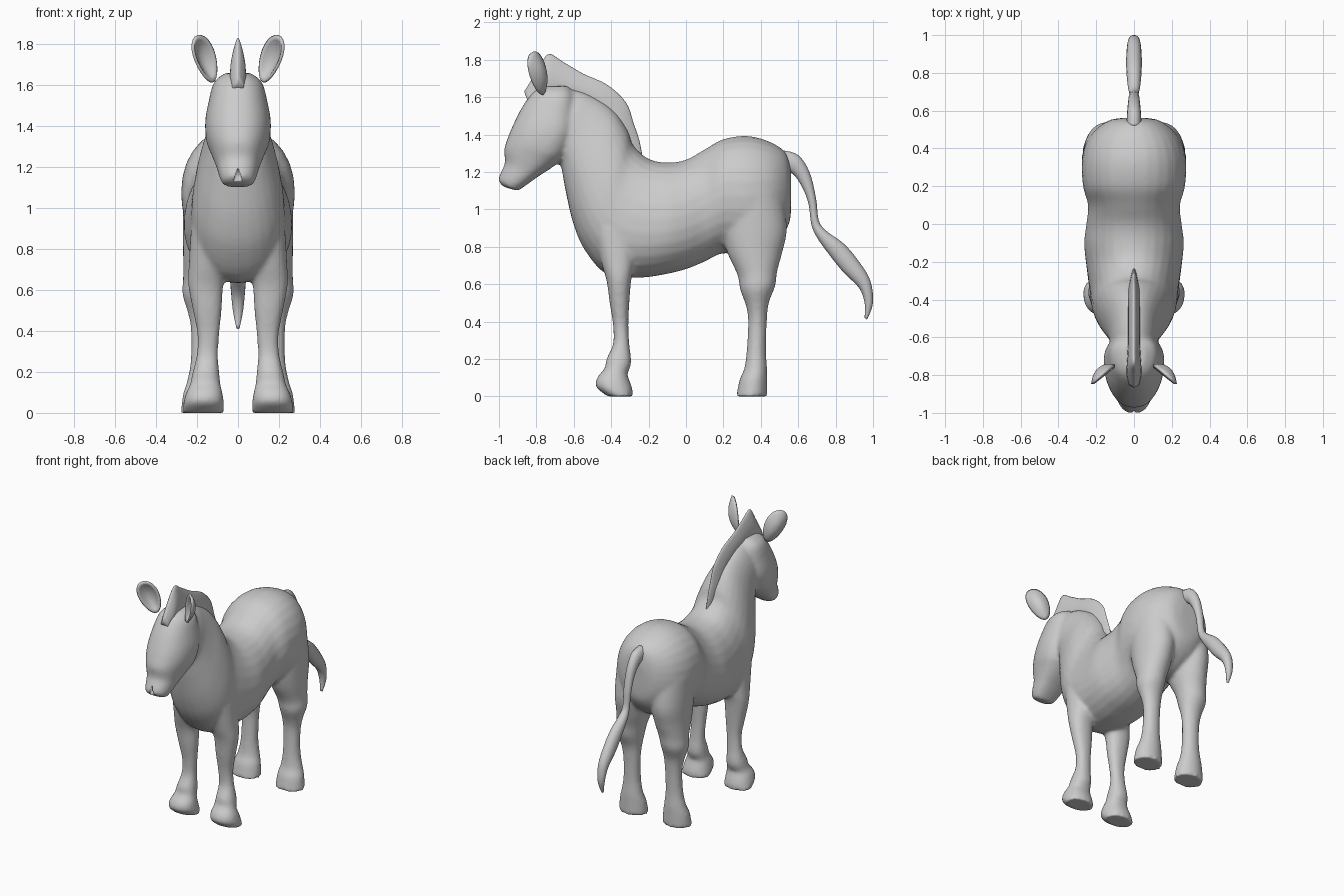
import bpy, bmesh, math
from mathutils import Vector


def spline(rows, steps):
    """Catmull-Rom interpolation of section rows."""
    out = []
    n = len(rows)
    for i in range(n - 1):
        a, b, c, d = (rows[max(0, min(n - 1, i + k))] for k in (-1, 0, 1, 2))
        for s in range(steps):
            t = s / steps
            out.append([0.5 * (2 * q + (r - p) * t + (2 * p - 5 * q + 4 * r - u) * t * t
                               + (3 * q - p - 3 * r + u) * t ** 3)
                        for p, q, r, u in zip(a, b, c, d)])
    return out + [list(rows[-1])]


def loft(bm, rows, side=1, taper=0.0, power=1.0, steps=4, n=28, fade=False):
    """Rows: edge point A (y, z), edge point B (y, z), half width, centre x."""
    rings = []
    for y0, z0, y1, z1, w, xc in spline([tuple(r) + (0,) * (6 - len(r)) for r in rows], steps):
        ring = []
        tp = taper * min(1, max(0, (.2 - y0) * 2)) if fade else taper
        for k in range(n):
            a = 2 * math.pi * k / n
            c, s = math.cos(a), math.sin(a)
            c = math.copysign(abs(c) ** power, c)
            s = math.copysign(abs(s) ** power, s)
            t = (1 + c) / 2
            x = xc + max(w, 0.003) * s * (1 - tp * c)
            ring.append(bm.verts.new((side * x, y1 + (y0 - y1) * t, z1 + (z0 - z1) * t)))
        rings.append(ring)
    for r, q in zip(rings, rings[1:]):
        for k in range(n):
            bm.faces.new((r[k], r[(k + 1) % n], q[(k + 1) % n], q[k]))
    bm.faces.new(rings[0])
    bm.faces.new(rings[-1])


def finish(bm, name):
    bmesh.ops.recalc_face_normals(bm, faces=bm.faces[:])
    me = bpy.data.meshes.new(name)
    bm.to_mesh(me)
    bm.free()
    me.shade_smooth()
    ob = bpy.data.objects.new(name, me)
    bpy.context.collection.objects.link(ob)
    return ob


# Torso and neck: top edge, bottom edge, half width
torso = [(.562, 1.2, .562, 1.02, .06), (.535, 1.30, .55, .92, .145), (.45, 1.36, .48, .82, .232),
         (.33, 1.392, .36, .75, .275), (.2, 1.375, .2, .765, .27), (.1, 1.32, .1, .72, .243),
         (0, 1.265, 0, .68, .252), (-.1, 1.25, -.1, .655, .263), (-.2, 1.27, -.24, .635, .25),
         (-.28, 1.34, -.42, .65, .23), (-.31, 1.42, -.54, .78, .217), (-.36, 1.50, -.605, .93, .19),
         (-.41, 1.55, -.648, 1.12, .155), (-.47, 1.59, -.67, 1.24, .133), (-.55, 1.63, -.7, 1.3, .123),
         (-.64, 1.65, -.74, 1.4, .1)]
# Head: face edge, jaw edge, half width
head = [(-.78, 1.655, -.63, 1.66, .06), (-.825, 1.62, -.595, 1.61, .115), (-.88, 1.54, -.585, 1.5, .142),
        (-.925, 1.45, -.59, 1.4, .158), (-.952, 1.385, -.64, 1.29, .152), (-.972, 1.32, -.70, 1.235, .13),
        (-.968, 1.25, -.79, 1.175, .105), (-.988, 1.2, -.86, 1.125, .09), (-1.003, 1.155, -.9, 1.1, .073),
        (-.975, 1.12, -.92, 1.105, .05)]
# Legs: front edge, back edge, half width, centre x
hind_leg = [(.18, 1.1, .515, 1.1, .14, .13), (.19, .9, .54, .9, .125, .145), (.22, .77, .515, .77, .115, .153),
            (.275, .65, .488, .67, .1, .168), (.29, .57, .477, .59, .093, .178), (.322, .48, .443, .5, .073, .172),
            (.332, .4, .432, .4, .061, .168), (.325, .25, .428, .25, .061, .17), (.312, .15, .433, .15, .077, .173),
            (.287, .09, .433, .09, .094, .175), (.268, 0, .433, 0, .104, .175)]
front_leg = [(-.5, .9, -.27, .9, .1, .13), (-.455, .72, -.275, .72, .095, .145), (-.425, .62, -.293, .62, .085, .157),
             (-.408, .5, -.303, .5, .07, .15), (-.39, .38, -.308, .38, .053, .145), (-.39, .28, -.303, .28, .052, .15),
             (-.425, .2, -.293, .18, .066, .157), (-.435, .15, -.312, .12, .075, .16), (-.475, .1, -.302, .085, .09, .165),
             (-.48, .05, -.287, .04, .099, .168), (-.42, 0, -.285, 0, .1, .17)]

bm = bmesh.new()
loft(bm, torso, taper=.16, power=.93, fade=True)
loft(bm, head, taper=.14, power=.85)
for side in (1, -1):
    loft(bm, hind_leg, side)
    loft(bm, front_leg, side, power=.9)
body = finish(bm, "body")
rm = body.modifiers.new("blend", 'REMESH')
rm.mode = 'VOXEL'
rm.voxel_size = .012
rm.use_smooth_shade = True
sm = body.modifiers.new("soften", 'SMOOTH')
sm.factor = .5
sm.iterations = 6

# Mouth notch cutter: a small wedge in the muzzle front
bm = bmesh.new()
bmesh.ops.create_cone(bm, cap_ends=True, segments=3, radius1=.07, radius2=.03, depth=.06)
for v in bm.verts:
    x, y, z = v.co
    v.co = (x * .6, -1.01 + z * 1.5, 1.155 + y)
cutter = finish(bm, "mouth_cutter")
cutter.hide_render = True
cutter.hide_viewport = True
cut = body.modifiers.new("mouth", 'BOOLEAN')
cut.operation = 'DIFFERENCE'
cut.object = cutter

# Mane: crest edge, root edge, half width
mane = [(-.23, 1.27, -.28, 1.3, .012), (-.25, 1.37, -.36, 1.38, .022), (-.28, 1.46, -.4, 1.46, .028),
        (-.32, 1.57, -.45, 1.51, .028), (-.42, 1.665, -.51, 1.56, .028), (-.55, 1.725, -.59, 1.6, .028),
        (-.66, 1.79, -.67, 1.61, .03), (-.735, 1.83, -.74, 1.6, .034), (-.79, 1.75, -.79, 1.59, .036),
        (-.865, 1.63, -.84, 1.56, .025)]
bm = bmesh.new()
loft(bm, mane, taper=.5, n=16)
finish(bm, "mane")

# Tail: inner edge, outer edge, half width
tail = [(.51, 1.2, .52, 1.315, .04), (.57, 1.19, .6, 1.29, .037), (.62, 1.12, .66, 1.2, .032),
        (.655, 1.03, .695, 1.06, .028), (.67, .92, .71, .94, .025), (.70, .85, .75, .885, .032),
        (.76, .765, .845, .815, .04), (.84, .665, .925, .72, .041), (.925, .58, .985, .62, .035),
        (.955, .5, 1.0, .5, .025), (.955, .42, .968, .41, .008)]
bm = bmesh.new()
loft(bm, tail, n=16)
finish(bm, "tail")

# Ears: cupped oval bowls facing forward and inward
for side, name in ((1, "ear_left"), (-1, "ear_right")):
    base, tip = Vector((.128, -.76, 1.615)), Vector((.2, -.812, 1.84))
    up = (tip - base) / 2
    mid = (base + tip) / 2
    across = Vector((.75, -.65, -.2)).normalized()
    facing = up.cross(across).normalized()
    if facing.y > 0:
        facing = -facing
    bm = bmesh.new()
    rings = []
    for i in range(1, 7):
        r = i / 6
        ring = []
        for k in range(24):
            a = 2 * math.pi * k / 24
            h = r * math.cos(a)
            p = mid + up * h + across * (.064 * r * math.sin(a) * (1 + .2 * h)) + facing * (.04 * r * r - .028)
            ring.append(bm.verts.new((side * p.x, p.y, p.z)))
        rings.append(ring)
    for r, q in zip(rings, rings[1:]):
        for k in range(24):
            bm.faces.new((r[k], r[(k + 1) % 24], q[(k + 1) % 24], q[k]))
    bm.faces.new(rings[0])
    ear = finish(bm, name)
    so = ear.modifiers.new("thickness", 'SOLIDIFY')
    so.thickness = .014
    so.offset = 0
